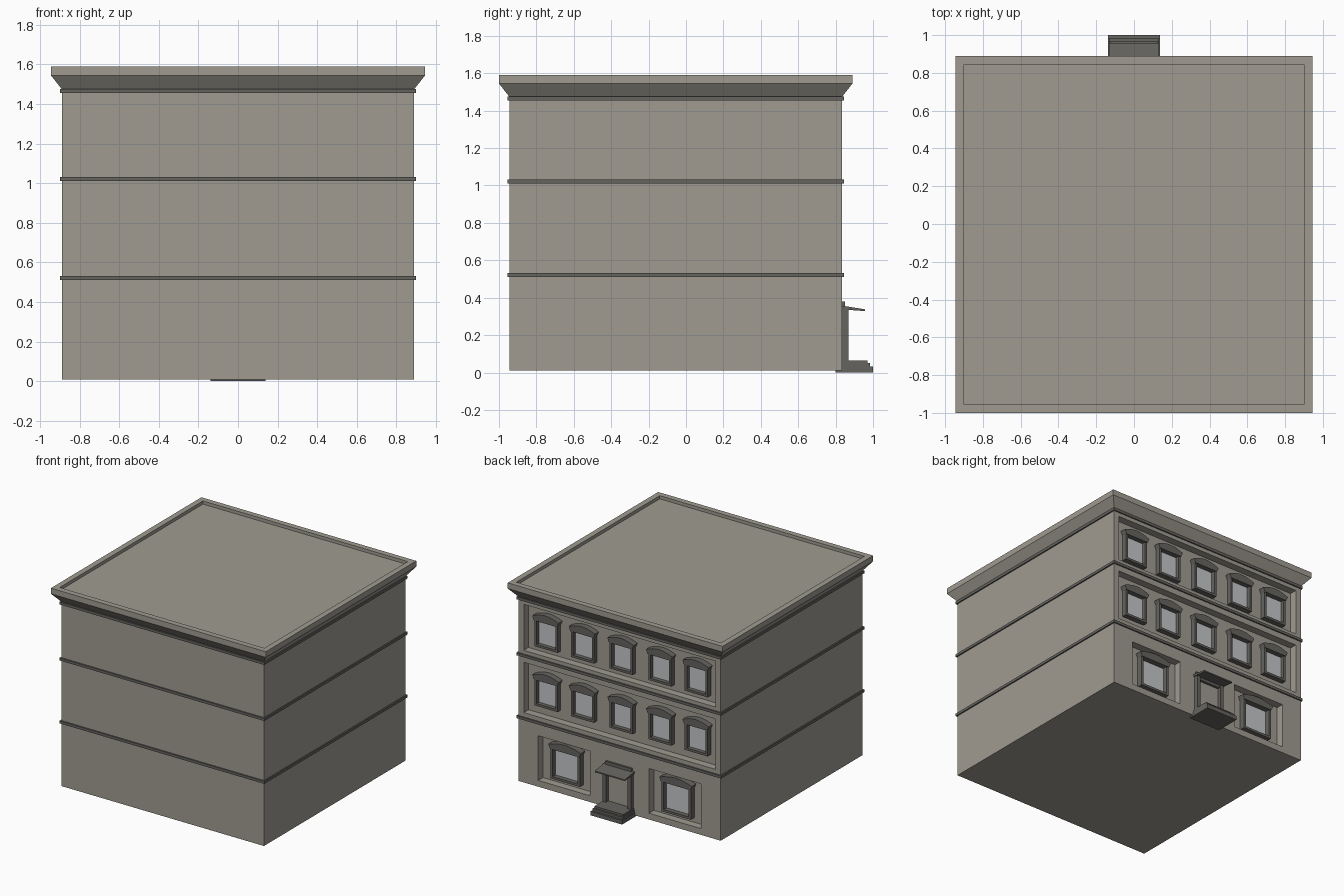
import bpy, bmesh, math

cube = bpy.data.objects.get("Cube")
if cube:
    bpy.data.objects.remove(cube, do_unlink=True)


def material(name, r, g, b):
    m = bpy.data.materials.new(name)
    m.use_nodes = True
    m.diffuse_color = (r, g, b, 1)
    m.node_tree.nodes["Principled BSDF"].inputs["Base Color"].default_value = (r, g, b, 1)
    return m


STONE = material("warm_grey_stone", 0.35, 0.33, 0.285)
TRIM = material("dark_grey_trim", 0.13, 0.127, 0.115)
GLASS = material("pale_glass", 0.56, 0.57, 0.59)

HALF, FRONT, WALL = 0.89, -0.945, 0.835   # wall planes; the facade is at +y
FLOOR = WALL - 0.06                       # back of the sunken facade panels


def finish(name, bm, mat):
    bmesh.ops.recalc_face_normals(bm, faces=bm.faces)
    mesh = bpy.data.meshes.new(name)
    bm.to_mesh(mesh)
    bm.free()
    mesh.materials.append(mat)
    ob = bpy.data.objects.new(name, mesh)
    bpy.context.collection.objects.link(ob)
    return ob


def loft(name, rings, mat):
    """Skin closed rings of points and cap both ends."""
    bm = bmesh.new()
    loops = [[bm.verts.new(p) for p in ring] for ring in rings]
    n = len(loops[0])
    for a, b in zip(loops, loops[1:]):
        for i in range(n):
            j = (i + 1) % n
            bm.faces.new((a[i], a[j], b[j], b[i]))
    bm.faces.new(loops[0])
    bm.faces.new(loops[-1])
    return finish(name, bm, mat)


def prism(name, pts, y0, y1, mat):
    """Extrude an x-z outline along y."""
    return loft(name, [[(x, y, z) for x, z in pts] for y in (y0, y1)], mat)


def box(name, x0, x1, y0, y1, z0, z1, mat):
    return prism(name, [(x0, z0), (x1, z0), (x1, z1), (x0, z1)], y0, y1, mat)


def wall_ring(out, z):
    x, y0, y1 = HALF + out, FRONT - out, WALL + out
    return [(-x, y0, z), (x, y0, z), (x, y1, z), (-x, y1, z)]


def window(name, x, z, w, h, hood, depth):
    """Pane, frame, sill and arched flaring hood; z is the pane bottom."""
    t, front = 0.018, FLOOR + depth
    a = w / 2
    box(name + "_pane", x - a, x + a, FLOOR - 0.005, FLOOR + 0.008, z, z + h, GLASS)
    for side, tag in ((1, "left"), (-1, "right")):
        lo, hi = sorted((x + side * a, x + side * (a + t)))
        box(f"{name}_{tag}_jamb", lo, hi, FLOOR - 0.005, front, z - t, z + h, TRIM)
    box(name + "_sill", x - a, x + a, FLOOR - 0.005, front, z - t, z, TRIM)
    top = z + h
    outline = [(x - a - t, top), (x + a + t, top)]
    for i in range(9):
        s = 1 - i / 4
        outline.append((x + s * (a + t + hood * 0.25),
                        top + hood * (0.55 + 0.45 * math.cos(s * math.pi / 2))))
    prism(name + "_hood", outline, FLOOR - 0.005, front + 0.008, TRIM)


# Main block with sunken facade panels
body = loft("body", [wall_ring(0, 0.01), wall_ring(0, 1.475)], STONE)
panels = [(-0.842, 0.842, 0.565, 0.965), (-0.842, 0.842, 1.06, 1.425),
          (0.26, 0.715, 0.06, 0.415), (-0.715, -0.26, 0.06, 0.415)]
for x0, x1, z0, z1 in panels:
    cutter = box("panel_cutter", x0, x1, FLOOR, WALL + 0.1, z0, z1, STONE)
    cutter.hide_render = True
    mod = body.modifiers.new("panel", "BOOLEAN")
    mod.operation, mod.solver, mod.object = "DIFFERENCE", "EXACT", cutter
    bpy.context.view_layer.objects.active = body
    bpy.ops.object.modifier_apply(modifier=mod.name)
    bpy.data.objects.remove(cutter, do_unlink=True)

# Cornice with a shallow roof well
loft("cornice_and_roof", [wall_ring(o, z) for o, z in (
    (0, 1.475), (0.055, 1.545), (0.055, 1.59), (0.01, 1.59), (0.01, 1.565))], STONE)

# String courses around every floor
for i, z in enumerate((0.51, 1.01, 1.455)):
    loft(f"string_course_{i + 1}", [wall_ring(0.01, z), wall_ring(0.01, z + 0.021)], TRIM)

# Upper windows, two rows of five
for row, z in enumerate((0.655, 1.125)):
    for col, x in enumerate((-0.66, -0.34, 0, 0.34, 0.66)):
        window(f"upper_window_{row + 1}_{col + 1}", x, z, 0.165, 0.19, 0.062, 0.04)

# Ground floor windows
for x, tag in ((0.488, "left"), (-0.488, "right")):
    window(f"ground_window_{tag}", x, 0.115, 0.22, 0.22, 0.062, 0.045)

# Entrance steps
for i, (half, y, z0, z1) in enumerate(((0.138, 1.0, 0, 0.032),
                                       (0.132, 0.985, 0.032, 0.05),
                                       (0.126, 0.97, 0.05, 0.065))):
    box(f"entrance_step_{i + 1}", -half, half, 0.8, y, z0, z1, TRIM)

# Door, surround and sloping canopy
box("door", -0.1, 0.1, WALL - 0.01, WALL + 0.004, 0.065, 0.33, STONE)
for side, tag in ((1, "left"), (-1, "right")):
    lo, hi = sorted((side * 0.095, side * 0.125))
    box(f"door_{tag}_post", lo, hi, WALL - 0.01, 0.87, 0.065, 0.345, TRIM)
box("door_lintel", -0.095, 0.095, WALL - 0.01, 0.86, 0.315, 0.345, TRIM)
box("door_head_plate", -0.115, 0.115, WALL - 0.01, 0.85, 0.34, 0.38, TRIM)
section = [(0.83, 0.338), (0.957, 0.328), (0.957, 0.338), (0.83, 0.358)]
loft("door_canopy", [[(x, y, z) for y, z in section] for x in (-0.132, 0.132)], TRIM)
